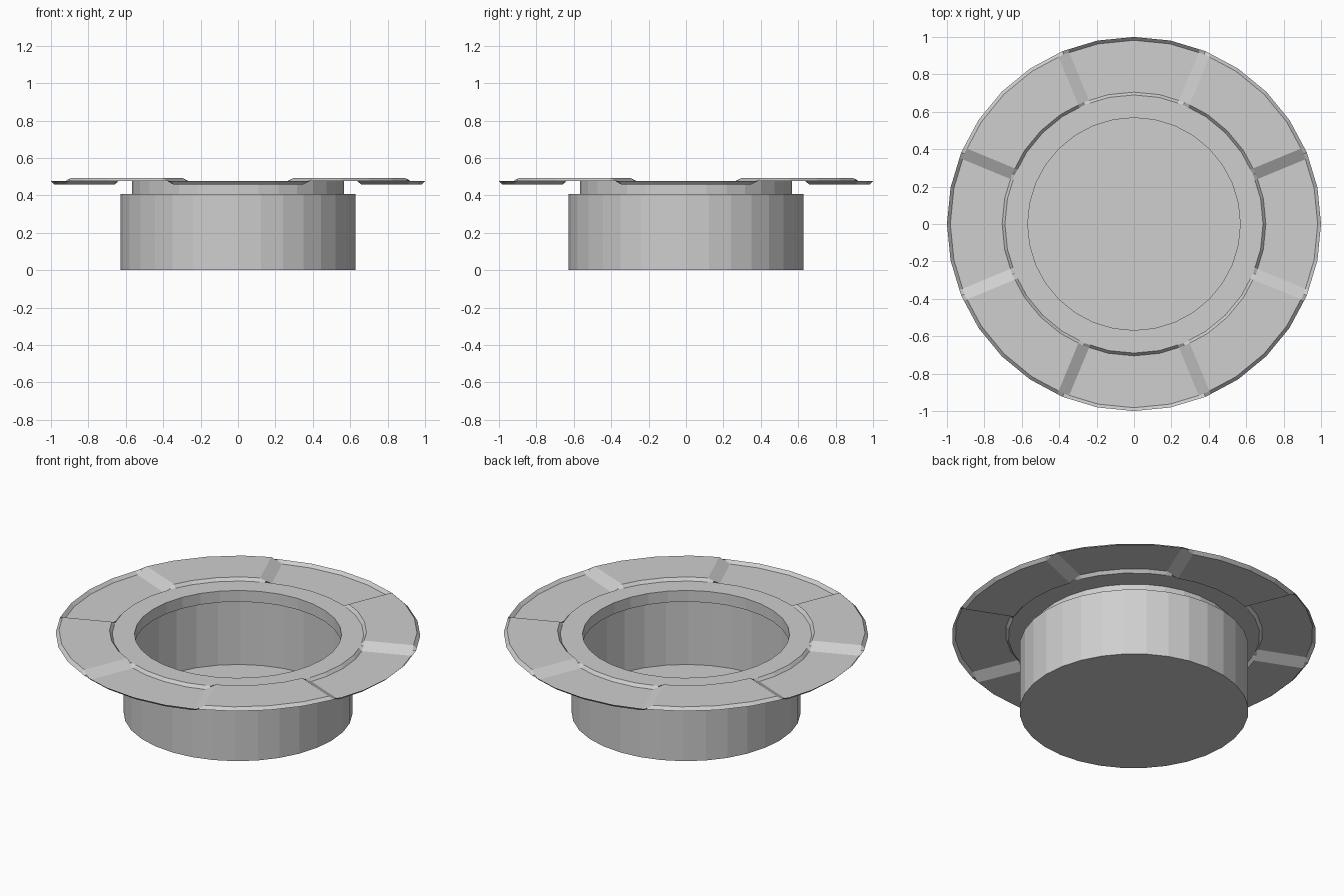
import bpy
import bmesh
from math import cos, sin, tau
from mathutils import Vector

if "Cube" in bpy.data.objects:
    bpy.data.objects.remove(bpy.data.objects["Cube"], do_unlink=True)

SIDES = 32
RIM_Z = 0.476        # level of the flat collar and outer rim
WAVE = 0.018         # height of raised and sunken sectors
RAMP = 0.031         # half width of the ramp between sectors

grey = bpy.data.materials.new("light_grey")
grey.use_nodes = True
colour = (0.62, 0.62, 0.62, 1)
grey.diffuse_color = colour
grey.node_tree.nodes["Principled BSDF"].inputs["Base Color"].default_value = colour


def corner(k, r):
    return Vector((r * cos(tau * k / SIDES), r * sin(tau * k / SIDES), 0))


def bridge(bm, columns):
    """Join a closed loop of vertex columns with faces."""
    for a, b in zip(columns, columns[1:] + columns[:1]):
        for i in range(len(a) - 1):
            bm.faces.new((a[i], b[i], b[i + 1], a[i + 1]))


def finish(bm, name):
    mesh = bpy.data.meshes.new(name)
    bm.to_mesh(mesh)
    bm.free()
    mesh.materials.append(grey)
    bpy.context.collection.objects.link(bpy.data.objects.new(name, mesh))


# Thin-walled cup with a stepped-in neck
profile = [(0.628, 0), (0.628, 0.408), (0.568, 0.408), (0.568, RIM_Z)]
bm = bmesh.new()
columns = [[bm.verts.new(corner(k, r) + Vector((0, 0, z))) for r, z in profile]
           for k in range(SIDES)]
bridge(bm, columns)
bm.faces.new([c[0] for c in reversed(columns)])
finish(bm, "cup")

# Thin flange: flat collar, then eight alternating low and high sectors
rings = [(0.568, 0), (0.69, 0), (0.705, 1), (0.982, 1), (1.0, 0)]
bm = bmesh.new()
columns = []
for k in range(SIDES):
    sector = 1 if (k + 2) // 4 % 2 else -1
    if k % 4 == 2:
        # ramp: old level, midpoint, new level
        stops = [(k - 1, -sector), (k, 0), (k + 1, sector)]
    else:
        stops = [(k, sector)]
    for neighbour, level in stops:
        column = []
        for r, lift in rings:
            p, q = corner(k, r), corner(neighbour, r)
            if neighbour != k:
                p += (q - p).normalized() * RAMP
            p.z = RIM_Z + WAVE * level * lift
            column.append(bm.verts.new(p))
        columns.append(column)
bridge(bm, columns)
bmesh.ops.reverse_faces(bm, faces=bm.faces[:])
finish(bm, "waved_flange")
